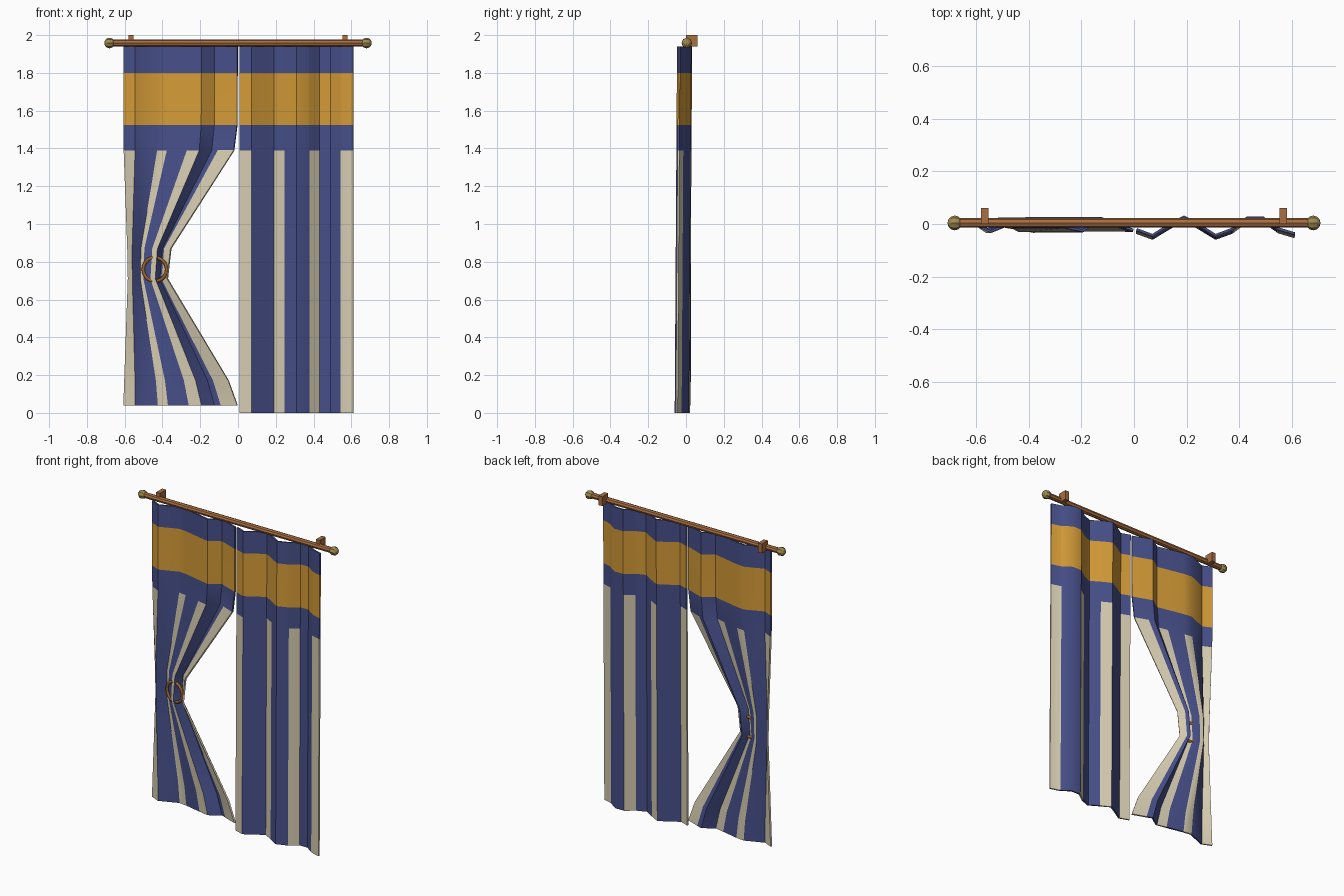
import bpy
import math

old = bpy.data.objects.get("Cube")
if old:
    bpy.data.objects.remove(old, do_unlink=True)


def material(name, rgb):
    # Colour given as 0-255 display values, stored as linear
    lin = [((c / 255 + 0.055) / 1.055) ** 2.4 for c in rgb] + [1]
    mat = bpy.data.materials.new(name)
    mat.use_nodes = True
    mat.diffuse_color = lin
    mat.node_tree.nodes["Principled BSDF"].inputs["Base Color"].default_value = lin
    return mat


navy = material("navy cloth", (71, 80, 138))
gold = material("golden band", (212, 155, 55))
cream = material("cream stripe", (214, 204, 177))
wood = material("brown wood", (168, 110, 64))
brass = material("dull brass", (160, 139, 82))
copper = material("copper tie", (155, 98, 45))

BAND_TOP, BAND_LOW, STRIPE_TOP = 1.80, 1.525, 1.39


def curtain(name, folds, stripes, rows, lean):
    """folds: (x, y) across the hung cloth; rows: (z, left x, right x)."""
    x0, x1 = folds[0][0], folds[-1][0]

    def depth(x):
        for (a, ya), (b, yb) in zip(folds, folds[1:]):
            if x <= b:
                return ya + (yb - ya) * (x - a) / (b - a)

    # Columns fall on every fold and every stripe edge
    columns = sorted({p[0] for p in folds} | {x for s in stripes for x in s})
    n = len(columns)
    verts = []
    for z, left, right in rows:
        for x in columns:
            u = (x - x0) / (x1 - x0)
            verts.append((left + (right - left) * u, depth(x) - lean * (1 - z / 2), z))

    faces, slots = [], []
    for r in range(len(rows) - 1):
        zm = (rows[r][0] + rows[r + 1][0]) / 2
        for c in range(n - 1):
            xm = (columns[c] + columns[c + 1]) / 2
            i = r * n + c
            faces.append((i, i + n, i + n + 1, i + 1))
            if BAND_LOW < zm < BAND_TOP:
                slots.append(1)
            elif zm < STRIPE_TOP and any(a < xm < b for a, b in stripes):
                slots.append(2)
            else:
                slots.append(0)

    mesh = bpy.data.meshes.new(name)
    mesh.from_pydata(verts, [], faces)
    for mat in (navy, gold, cream):
        mesh.materials.append(mat)
    mesh.polygons.foreach_set("material_index", slots)
    obj = bpy.data.objects.new(name, mesh)
    bpy.context.collection.objects.link(obj)

    # Cloth thickness, then smooth folds with crisp creases
    bpy.ops.object.select_all(action="DESELECT")
    bpy.context.view_layer.objects.active = obj
    obj.select_set(True)
    solid = obj.modifiers.new("cloth thickness", "SOLIDIFY")
    solid.thickness = 0.01
    solid.offset = 0
    bpy.ops.object.modifier_apply(modifier=solid.name)
    bpy.ops.object.shade_smooth_by_angle(angle=math.radians(35))
    return obj


# Straight curtain
curtain(
    "straight_curtain",
    [(0.01, -0.02), (0.07, -0.042), (0.13, -0.005), (0.19, 0.028), (0.25, -0.005),
     (0.31, -0.042), (0.37, -0.02), (0.43, 0.024), (0.49, 0.024), (0.55, -0.018),
     (0.61, -0.036)],
    [(0.01, 0.07), (0.19, 0.25), (0.375, 0.43), (0.545, 0.61)],
    [(z, 0.01, 0.61) for z in (1.94, BAND_TOP, BAND_LOW, STRIPE_TOP, 0)],
    0.013)

# Tied curtain, gathered towards its outer side
curtain(
    "tied_curtain",
    [(-0.605, 0), (-0.545, -0.028), (-0.425, 0.02), (-0.37, 0.013),
     (-0.195, -0.025), (-0.125, 0.022), (-0.003, -0.023)],
    [(-0.605, -0.545), (-0.425, -0.37), (-0.26, -0.195), (-0.09, -0.003)],
    [(1.94, -0.605, -0.003), (BAND_TOP, -0.605, -0.003), (BAND_LOW, -0.605, -0.004),
     (STRIPE_TOP, -0.603, -0.021), (0.87, -0.583, -0.355), (0.71, -0.58, -0.373),
     (0.17, -0.6, -0.05), (0.04, -0.605, -0.003)],
    0.002)


def finish(name, mat):
    obj = bpy.context.object
    obj.name = name
    obj.data.materials.append(mat)
    return obj


# Tie ring threaded through the gathered folds
bpy.ops.mesh.primitive_torus_add(
    major_segments=20, minor_segments=8, major_radius=0.063, minor_radius=0.009,
    location=(-0.44, -0.014, 0.76), rotation=(math.pi / 2, 0, math.radians(-10)))
finish("tie_ring", copper)
bpy.ops.object.shade_smooth_by_angle(angle=math.radians(60))

# Rod
bpy.ops.mesh.primitive_cylinder_add(
    vertices=8, radius=0.018, depth=1.33, location=(0, 0.004, 1.958),
    rotation=(0, math.pi / 2, 0))
finish("curtain_rod", wood)

# Knobs and wall brackets at both ends
for side, label in ((1, "left"), (-1, "right")):
    bpy.ops.mesh.primitive_uv_sphere_add(
        segments=8, ring_count=6, radius=0.028,
        location=(side * 0.68, 0.004, 1.958), rotation=(0, math.pi / 2, 0))
    finish(label + "_knob", brass)
    bpy.ops.mesh.primitive_cube_add(size=1, location=(side * 0.567, 0.03, 1.97))
    bracket = finish(label + "_bracket", wood)
    bracket.scale = (0.028, 0.06, 0.06)
